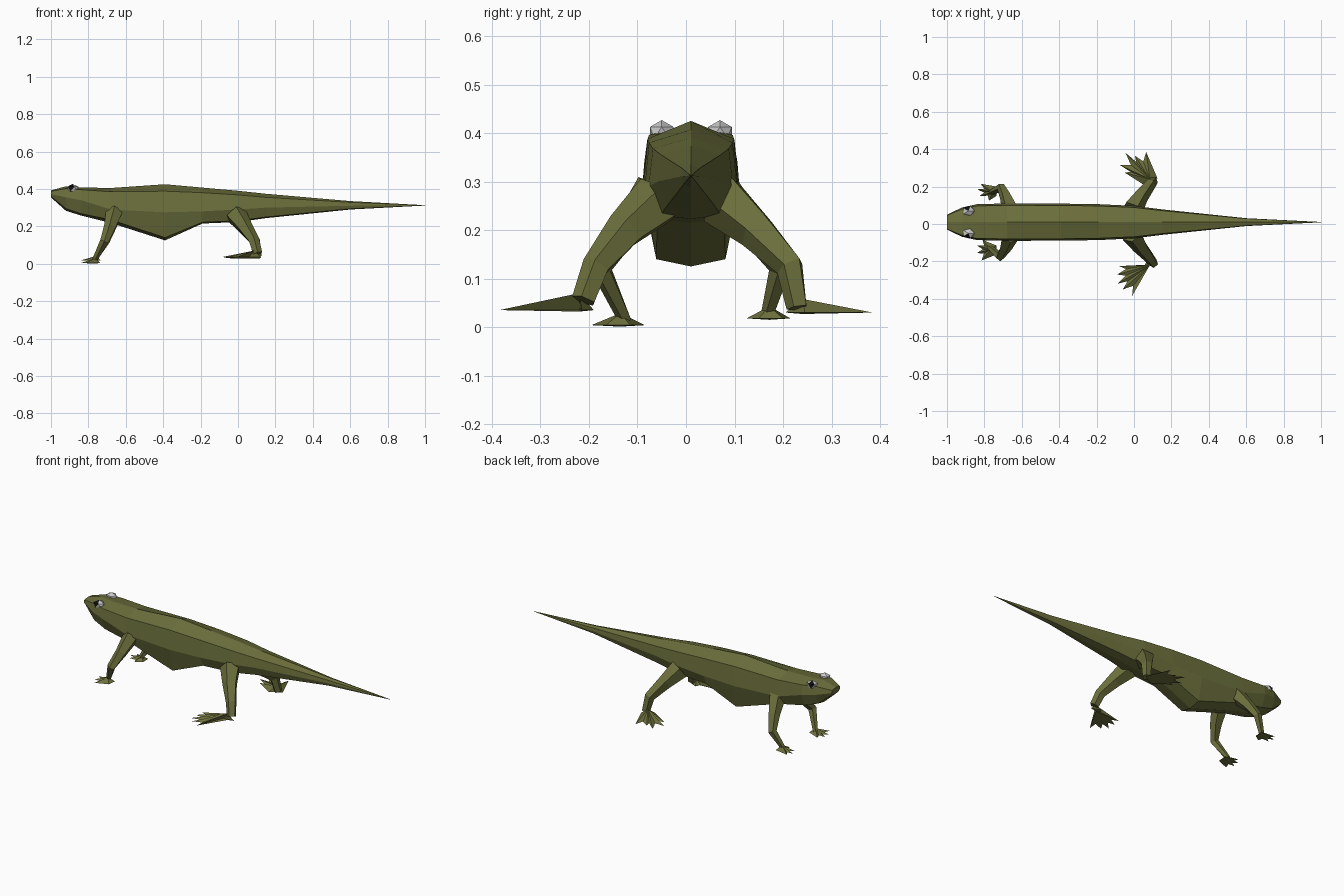
import bpy, bmesh, math
from mathutils import Vector

if "Cube" in bpy.data.objects:
    bpy.data.objects.remove(bpy.data.objects["Cube"])


def material(name, rgb):
    m = bpy.data.materials.new(name)
    m.diffuse_color = (*rgb, 1)
    m.use_nodes = True
    m.node_tree.nodes["Principled BSDF"].inputs["Base Color"].default_value = m.diffuse_color
    return m


SKIN = material("olive_skin", (0.15, 0.16, 0.045))
WHITE = material("eye_white", (0.6, 0.6, 0.6))
BLACK = material("eye_black", (0.005, 0.005, 0.005))


def finish(name, bm, mats):
    bmesh.ops.recalc_face_normals(bm, faces=bm.faces[:])
    mesh = bpy.data.meshes.new(name)
    bm.to_mesh(mesh)
    bm.free()
    for m in mats:
        mesh.materials.append(m)
    ob = bpy.data.objects.new(name, mesh)
    bpy.context.collection.objects.link(ob)
    return ob


def loft(bm, rings):
    """Skin closed rings of points in order and cap both ends."""
    loops = [[bm.verts.new(p) for p in r] for r in rings]
    n = len(loops[0])
    for a, b in zip(loops, loops[1:]):
        for i in range(n):
            j = (i + 1) % n
            bm.faces.new((a[i], a[j], b[j], b[i]))
    bm.faces.new(loops[0])
    bm.faces.new(loops[-1])


# Body, head and tail: x, half width, then heights of ridge, shoulder, flank, lower side, belly
sections = [
    (-1.00, .040, .392, .387, .372, .360, .355),
    (-.92, .078, .414, .402, .355, .295, .283),
    (-.84, .096, .408, .396, .340, .268, .258),
    (-.68, .100, .405, .385, .290, .235, .218),
    (-.39, .099, .425, .388, .275, .140, .125),
    (-.19, .096, .407, .380, .280, .222, .215),
    (.00, .087, .390, .368, .290, .230, .223),
    (.15, .068, .374, .355, .300, .250, .244),
    (.60, .021, .335, .328, .310, .294, .290),
    (1.00, .001, .313, .3125, .312, .3115, .311),
]
CY = .01
rings = []
for x, w, top, sh, mid, low, bot in sections:
    side = [(.9 * w, sh), (w, mid), (.72 * w, low)]
    rings.append([(x, CY, top)] + [(x, CY + y, z) for y, z in side]
                 + [(x, CY, bot)] + [(x, CY - y, z) for y, z in reversed(side)])
bm = bmesh.new()
loft(bm, rings)
finish("body_and_tail", bm, [SKIN])


def leg(name, joints):
    """Five-sided tapering limb through (x, y, z, radius) joints."""
    pts = [Vector(j[:3]) for j in joints]
    out = []
    for i, p in enumerate(pts):
        d = (pts[min(i + 1, len(pts) - 1)] - pts[max(i - 1, 0)]).normalized()
        u = d.cross(Vector((1, 0, 0))).normalized()
        v = d.cross(u)
        r = joints[i][3]
        out.append([p + r * (math.cos(a) * u + math.sin(a) * v)
                    for a in (k * math.tau / 5 for k in range(5))])
    b = bmesh.new()
    loft(b, out)
    finish(name, b, [SKIN])


def foot(name, ankle, heels, toes, height, base, notch):
    """Flat webbed foot: pointed toes fan out from a raised ankle."""
    c = Vector(ankle)
    tips = [Vector(t) for t in toes]
    outline = [Vector(heels[0])]
    for i, t in enumerate(tips):
        if i:
            outline.append(((tips[i - 1] + t) / 2).lerp(c, notch))
        outline.append(t)
    outline.append(Vector(heels[1]))
    b = bmesh.new()
    rim = [b.verts.new((p.x, p.y, base)) for p in outline]
    up = b.verts.new((c.x, c.y, base + height))
    down = b.verts.new((c.x, c.y, base - .003))
    for i, p in enumerate(rim):
        q = rim[(i + 1) % len(rim)]
        b.faces.new((p, q, up))
        b.faces.new((q, p, down))
    finish(name, b, [SKIN])


# Front legs and feet
leg("front_leg_left", [(-.66, .075, .28, .048), (-.685, .145, .195, .033),
                       (-.71, .195, .12, .024), (-.765, .168, .024, .014)])
leg("front_leg_right", [(-.66, -.06, .28, .048), (-.685, -.125, .195, .033),
                        (-.715, -.175, .12, .024), (-.77, -.125, .014, .014)])
foot("front_foot_left", (-.755, .172), [(-.735, .2), (-.735, .15)],
     [(-.82, .215), (-.84, .185), (-.825, .15), (-.775, .125)], .025, .018, .4)
foot("front_foot_right", (-.765, -.135), [(-.735, -.115), (-.74, -.165)],
     [(-.81, -.085), (-.84, -.115), (-.84, -.155), (-.815, -.195)], .025, .004, .4)

# Hind legs and feet
leg("hind_leg_left", [(-.01, .075, .262, .058), (.035, .145, .2, .042),
                      (.09, .215, .125, .030), (.105, .23, .04, .023)])
leg("hind_leg_right", [(-.01, -.055, .262, .058), (.035, -.125, .2, .042),
                       (.085, -.185, .125, .030), (.105, -.21, .055, .026)])
foot("hind_foot_left", (.085, .24), [(.125, .245), (.06, .205)],
     [(.065, .385), (.005, .365), (-.045, .38), (-.075, .315), (-.05, .275)],
     .028, .03, .3)
foot("hind_foot_right", (.085, -.22), [(.125, -.215), (.07, -.19)],
     [(-.08, -.225), (-.09, -.27), (-.09, -.32), (-.06, -.35), (-.01, -.385)],
     .035, .035, .25)

# Eyes: faceted white balls with a dark outward patch
for name, s in (("eye_left", 1), ("eye_right", -1)):
    b = bmesh.new()
    bmesh.ops.create_icosphere(b, subdivisions=1, radius=.032)
    look = Vector((-.2, .6 * s, .75)).normalized()
    b.normal_update()
    for f in b.faces:
        f.material_index = 1 if f.normal.dot(look) > .75 else 0
    for v in b.verts:
        v.co = Vector((v.co.x * 1.1 - .885, v.co.y * .9 + CY + .06 * s, v.co.z * .8 + .401))
    finish(name, b, [WHITE, BLACK])
